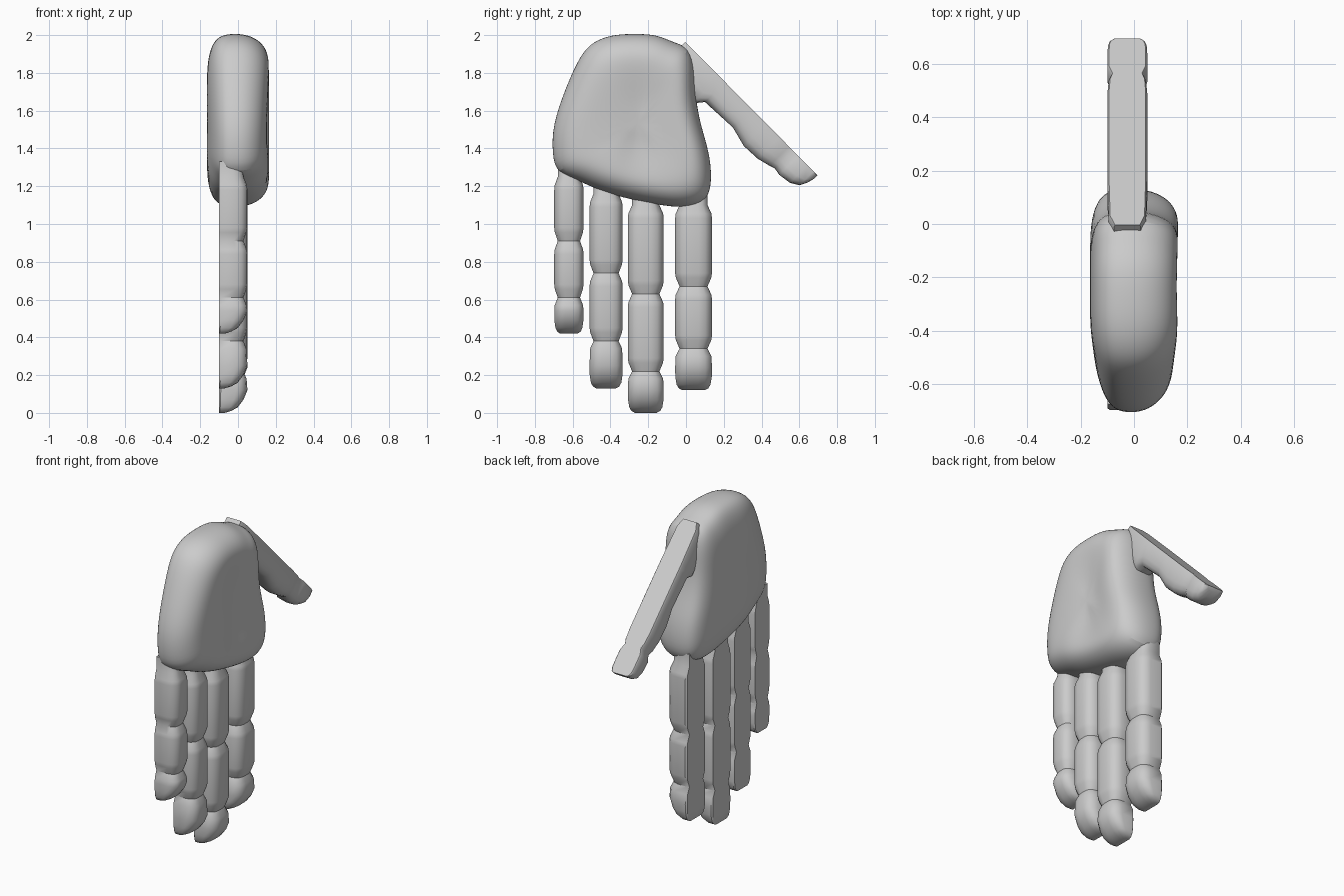
import bpy, bmesh
from math import exp
from mathutils import Vector

if "Cube" in bpy.data.objects:
    bpy.data.objects.remove(bpy.data.objects["Cube"])

GREY = (0.6, 0.6, 0.6, 1)
mat = bpy.data.materials.new("light grey")
mat.use_nodes = True
mat.diffuse_color = GREY
mat.node_tree.nodes["Principled BSDF"].inputs["Base Color"].default_value = GREY


def skin(name, rings, angle, subdivide=0):
    """Join rings of points into a closed surface."""
    bm = bmesh.new()
    loops = [[bm.verts.new(p) for p in ring] for ring in rings]
    n = len(loops[0])
    for a, b in zip(loops, loops[1:]):
        for i in range(n):
            j = (i + 1) % n
            bm.faces.new((a[i], a[j], b[j], b[i]))
    for end in (loops[0], loops[-1]):
        bm.faces.new(end)
    bmesh.ops.recalc_face_normals(bm, faces=bm.faces)
    mesh = bpy.data.meshes.new(name)
    bm.to_mesh(mesh)
    bm.free()
    mesh.materials.append(mat)
    obj = bpy.data.objects.new(name, mesh)
    bpy.context.collection.objects.link(obj)
    if subdivide:
        mod = obj.modifiers.new("soften", "SUBSURF")
        mod.levels = mod.render_levels = subdivide
    bpy.ops.object.select_all(action="DESELECT")
    obj.select_set(True)
    bpy.context.view_layer.objects.active = obj
    bpy.ops.object.shade_smooth_by_angle(angle=angle)
    return obj


# Digit cross-section: flat back, rounded pad (across, depth)
HALF = [(0.46, 0), (0.5, 0.06), (0.5, 0.6), (0.45, 0.8), (0.32, 0.96), (0.14, 1)]
SECTION = HALF + [(-u, v) for u, v in reversed(HALF)]


def digit(name, origin, along, across, deep, rings):
    origin, along, across, deep = map(Vector, (origin, along, across, deep))
    skin(name, [[origin + along * s + across * u * w + deep * v * d
                 for u, v in SECTION] for s, w, d in rings], 0.7)


def finger(name, y, width, top, joints, tip):
    """Straight finger with pinched joints, hanging from the palm."""
    thick = 0.15
    stops = [top] + joints
    rings = [(-0.08, 0.75, 0.8)]
    for a, b in zip(stops, joints):
        rings += [(top - a, 0.76, 0.86), (top - a + 0.045, 0.97, 0.98),
                  (top - a + 0.07, 1, 1), (top - b - 0.07, 1, 1),
                  (top - b - 0.045, 0.96, 0.96)]
    end = top - tip
    rings += [(top - joints[-1], 0.76, 0.86), (top - joints[-1] + 0.04, 0.97, 0.97),
              (end - 0.12, 1, 1), (end - 0.07, 0.99, 0.86),
              (end - 0.03, 0.92, 0.66), (end - 0.01, 0.8, 0.42), (end, 0.6, 0.2)]
    digit(name, (-0.1, y, top), (0, 0, -1), (0, 1, 0), (1, 0, 0),
          [(s, w * width, d * thick) for s, w, d in rings])


finger("little_finger", -0.62, 0.155, 1.25, [0.91, 0.61], 0.42)
finger("ring_finger", -0.423, 0.175, 1.16, [0.74, 0.38], 0.13)
finger("middle_finger", -0.213, 0.19, 1.10, [0.63, 0.22], 0)
finger("index_finger", 0.04, 0.195, 1.10, [0.67, 0.34], 0.12)

# Thumb: flat along its outer edge, swung away from the palm
digit("thumb", (-0.025, 0.01, 1.95), (0, 0.704, -0.71), (1, 0, 0), (0, -0.71, -0.704),
      [(-0.02, 0.1, 0.14), (0.03, 0.14, 0.2), (0.24, 0.15, 0.2), (0.28, 0.15, 0.15),
       (0.48, 0.15, 0.14), (0.59, 0.15, 0.168), (0.69, 0.15, 0.163),
       (0.76, 0.14, 0.145), (0.79, 0.12, 0.135), (0.83, 0.15, 0.142),
       (0.9, 0.15, 0.132), (0.945, 0.145, 0.105), (0.965, 0.13, 0.065),
       (0.975, 0.1, 0.025)])

# Palm: outline stacked through its thickness, with a hollow between the pads
OUTLINE = [(-0.69, 1.27), (-0.71, 1.37), (-0.71, 1.52), (-0.64, 1.72), (-0.56, 1.9),
           (-0.49, 1.97), (-0.39, 2.005), (-0.27, 2.01), (-0.15, 2.005), (-0.06, 1.96),
           (0.02, 1.94), (0.05, 1.83), (0.05, 1.67), (0.08, 1.52), (0.125, 1.38),
           (0.14, 1.24), (0.12, 1.12), (0.0, 1.08), (-0.15, 1.10), (-0.3, 1.13),
           (-0.45, 1.17), (-0.57, 1.23)]
LAYERS = [(-0.165, 0.2), (-0.165, 0.5), (-0.16, 0.7), (-0.14, 0.87), (-0.1, 0.975),
          (-0.03, 1), (0.04, 0.99), (0.1, 0.94), (0.145, 0.85), (0.168, 0.72),
          (0.165, 0.5), (0.165, 0.2)]
CY, CZ = -0.26, 1.53


def palm_point(x, scale, y, z):
    y, z = CY + (y - CY) * scale, CZ + (z - CZ) * scale
    x *= 1 - 0.25 * max(0, (-0.4 - y) / 0.3)
    if x > 0.1:
        x -= 0.035 * exp(-((y + 0.24) / 0.1) ** 2 - ((z - 1.5) / 0.25) ** 2)
    return x, y, z


skin("palm", [[palm_point(x, s, y, z) for y, z in OUTLINE] for x, s in LAYERS], 0.9, 2)
